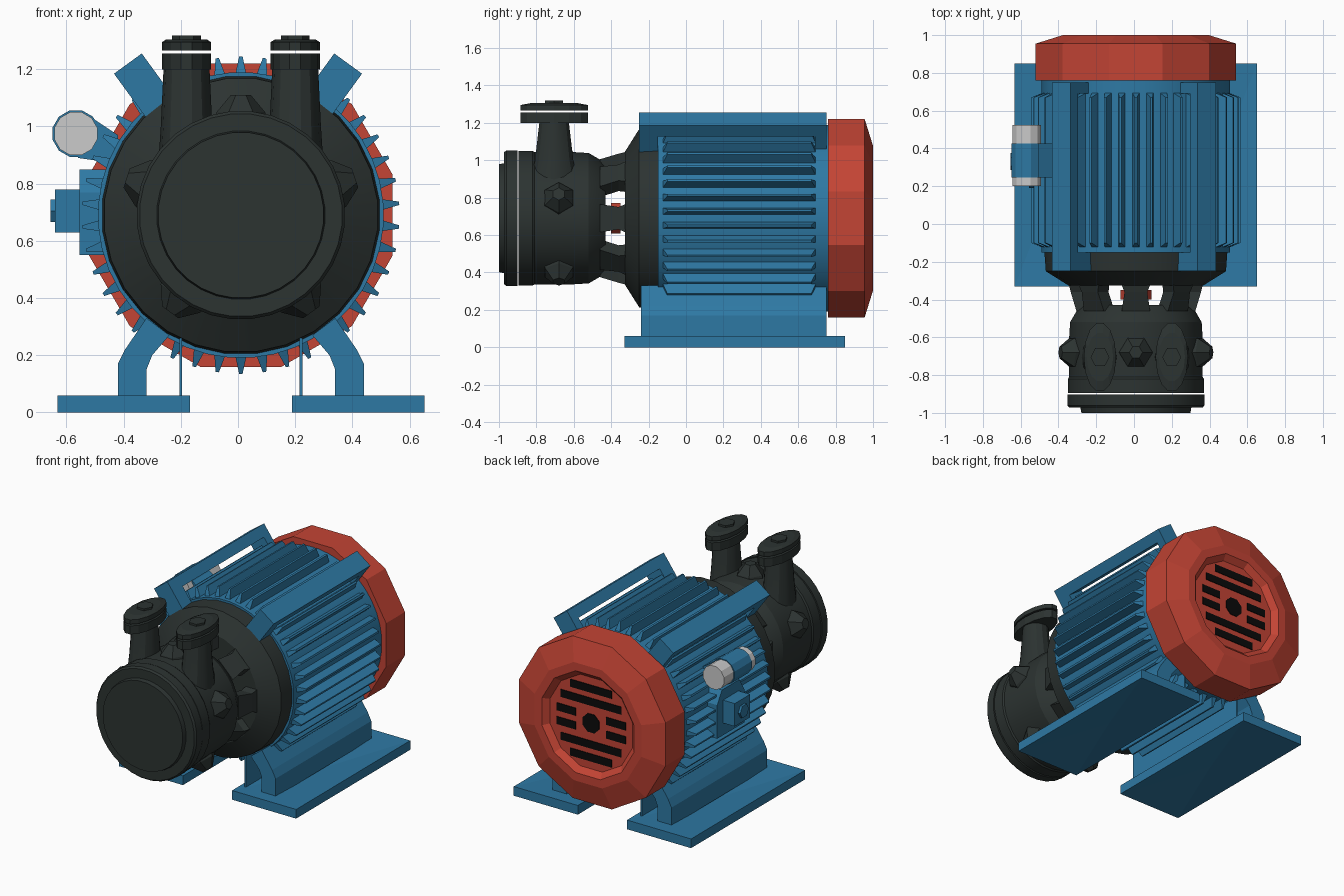
import bpy, bmesh
from math import sin, cos, pi, radians, tau
from mathutils import Vector

cube = bpy.data.objects.get("Cube")
if cube:
    bpy.data.objects.remove(cube, do_unlink=True)

CX, CZ = 0.01, 0.69   # shaft axis, running along y


def material(name, colour):
    m = bpy.data.materials.new(name)
    m.use_nodes = True
    m.diffuse_color = (*colour, 1)
    m.node_tree.nodes["Principled BSDF"].inputs["Base Color"].default_value = (*colour, 1)
    return m


BLUE = material("motor blue", (0.027, 0.19, 0.37))
RED = material("cover red", (0.55, 0.058, 0.035))
DARK = material("dark iron", (0.025, 0.033, 0.031))
GREY = material("light grey", (0.6, 0.6, 0.6))
BLACK = material("slot black", (0.003, 0.003, 0.003))


def finish(name, bm, mat, smooth=False):
    bmesh.ops.recalc_face_normals(bm, faces=bm.faces)
    me = bpy.data.meshes.new(name)
    bm.to_mesh(me)
    bm.free()
    me.materials.append(mat)
    if smooth:
        me.shade_smooth()
        me.set_sharp_from_angle(angle=radians(25))
    ob = bpy.data.objects.new(name, me)
    bpy.context.collection.objects.link(ob)
    return ob


def add_loft(bm, rings):
    """Skin a list of equal point rings and cap both ends."""
    rows = [[bm.verts.new(p) for p in ring] for ring in rings]
    n = len(rows[0])
    for a, b in zip(rows, rows[1:]):
        for i in range(n):
            j = (i + 1) % n
            bm.faces.new((a[i], a[j], b[j], b[i]))
    bm.faces.new(rows[0])
    bm.faces.new(rows[-1])


def loft(name, rings, mat, smooth=False):
    bm = bmesh.new()
    add_loft(bm, rings)
    return finish(name, bm, mat, smooth)


def lathe(name, profile, n, mat, smooth=False, x=CX, z=CZ, turn=0.5):
    """Profile of (y, radius) turned round an axis along y."""
    rings = [[(x + r * cos(tau * (i + turn) / n), y, z + r * sin(tau * (i + turn) / n))
              for i in range(n)] for y, r in profile]
    return loft(name, rings, mat, smooth)


def extrude_y(name, outline, y0, y1, mat):
    return loft(name, [[(x, y, z) for x, z in outline] for y in (y0, y1)], mat)


def box(name, x, y, z, mat):
    return extrude_y(name, [(x[0], z[0]), (x[1], z[0]), (x[1], z[1]), (x[0], z[1])], *y, mat)


def polar(angle, r, t, y, x=CX):
    """Point at radius r, shifted t along the tangent."""
    c, s = cos(angle), sin(angle)
    return Vector((x + r * c - t * s, y, CZ + r * s + t * c))


def radial_block(bm, angle, low, high, x=CX):
    """Tapered block; low and high are (radius, half width, y0, y1)."""
    add_loft(bm, [[polar(angle, r, -w, a, x), polar(angle, r, w, a, x),
                   polar(angle, r, w, b, x), polar(angle, r, -w, b, x)]
                  for r, w, a, b in (low, high)])


# Motor body with cooling fins
lathe("motor_body", [(-0.15, 0.5), (0.77, 0.5)], 40, BLUE, True)
bm = bmesh.new()
for i in range(42):
    radial_block(bm, tau * (i + 0.5) / 42, (0.48, 0.022, -0.13, 0.7), (0.555, 0.006, -0.1, 0.67))
finish("cooling_fins", bm, BLUE)

# Fan cover with recessed grille
lathe("fan_cover", [(0.76, 0.549), (0.955, 0.549), (1.0, 0.4), (1.0, 0.345), (0.965, 0.31)], 12, RED)
lathe("grille_hub_hole", [(0.962, 0.065), (0.969, 0.065)], 8, BLACK)
for dz, x0, x1 in ((0.225, 0, 0.15), (0.14, 0, 0.22), (0.045, 0.11, 0.25)):
    for up in (1, -1):
        for side in (1, -1):
            xs = sorted((CX + side * x0, CX + side * x1))
            z = CZ + up * dz
            box("grille_slot", xs, (0.962, 0.969), (z - 0.025, z + 0.025), BLACK)

# Lantern bell, struts and shaft
lathe("lantern_bell", [(-0.14, 0.488), (-0.25, 0.48), (-0.325, 0.36)], 28, DARK, True)
bm = bmesh.new()
for i in range(8):
    a = tau * i / 8
    add_loft(bm, [[polar(a, r + dr, t, y) for dr, t in
                   ((-0.05, -w), (0.03, -w), (0.03, w), (-0.05, w))]
                  for y, r, w in ((-0.3, 0.33, 0.085), (-0.36, 0.315, 0.06), (-0.46, 0.285, 0.075))])
finish("lantern_struts", bm, DARK)
lathe("shaft", [(-0.5, 0.05), (-0.3, 0.05)], 12, DARK, True)
lathe("shaft_coupling", [(-0.4, 0.085), (-0.35, 0.085)], 12, RED)

# Pump casing
lathe("pump_casing", [(-0.895, 0.362), (-0.82, 0.362), (-0.81, 0.355), (-0.6, 0.355), (-0.52, 0.35),
                      (-0.46, 0.315), (-0.43, 0.28)], 32, DARK, True)
lathe("pump_front_cover", [(-1.0, 0.29), (-0.972, 0.295), (-0.972, 0.355), (-0.96, 0.365),
                           (-0.902, 0.365)], 32, DARK, True)
bm = bmesh.new()
for i in range(5):
    a = pi / 2 + tau * i / 5
    rings = []
    for r, w in ((0.3, 0.1), (0.36, 0.085), (0.42, 0.035)):
        rings.append([polar(a, r, w * cos(tau * k / 6), -0.68 + w * sin(tau * k / 6)) for k in range(6)])
    add_loft(bm, rings)
finish("casing_bosses", bm, DARK)


# Two nozzles with oval flanges
def oval(x, z, rx, ry, n=14):
    return [(x + rx * cos(tau * i / n), -0.705 + ry * sin(tau * i / n), z) for i in range(n)]


for side, x in (("right", -0.18), ("left", 0.2)):
    loft(side + "_nozzle", [oval(x, 0.85, 0.1, 0.14), oval(x, 1.0, 0.09, 0.105),
                            oval(x, 1.21, 0.08, 0.08)], DARK, True)
    loft(side + "_lower_flange", [oval(x, z, 0.086, 0.185) for z in (1.2, 1.255)], DARK)
    loft(side + "_upper_flange", [oval(x, 1.266, 0.086, 0.185), oval(x, 1.295, 0.086, 0.185),
                                  oval(x, 1.305, 0.07, 0.13)], DARK)
    loft(side + "_flange_plug", [oval(x, z, 0.05, 0.055, 6) for z in (1.3, 1.318)], DARK)

# Lifting bars on the upper shoulders
for side, a in (("left", radians(54)), ("right", radians(126))):
    bm = bmesh.new()
    radial_block(bm, a, (0.585, 0.06, -0.25, 0.75), (0.655, 0.06, -0.25, 0.75), 0)
    for y0, y1 in ((-0.25, -0.15), (0.69, 0.75)):
        radial_block(bm, a, (0.44, 0.06, y0, y1), (0.6, 0.06, y0, y1), 0)
    finish(side + "_lifting_bar", bm, BLUE)

# Feet: dished plates, curved legs and thin inner webs
LEG = [(0.33, 0.05), (0.43, 0.05), (0.43, 0.17), (0.405, 0.22), (0.33, 0.33), (0.25, 0.27),
       (0.31, 0.2), (0.33, 0.15)]
for side, s in (("left", 1), ("right", -1)):
    bm = bmesh.new()
    xs = [CX + s * 0.178, CX + s * 0.642]
    add_loft(bm, [[(xs[0], -0.33, z), (xs[1], -0.33, z), (xs[1], 0.85, z), (xs[0], 0.85, z)]
                  for z in (0, 0.06)])
    bm.faces.ensure_lookup_table()
    caps = [f for f in bm.faces if abs(f.normal.z) > 0.5 or len({round(v.co.z, 3) for v in f.verts}) == 1]
    for v in bmesh.ops.poke(bm, faces=caps)["verts"]:
        v.co.z = 0.022 if v.co.z < 0.03 else 0.04
    finish(side + "_foot_plate", bm, BLUE)
    extrude_y(side + "_leg", [(CX + s * x, z) for x, z in LEG], -0.24, 0.75, BLUE)
    box(side + "_leg_web", sorted((CX + s * 0.205, CX + s * 0.215)), (-0.24, 0.75), (0.05, 0.26), BLUE)

# Terminal box on the right flank
PY = 0.33
plate = [(PY - 0.14, 0.55), (PY + 0.14, 0.55), (PY + 0.14, 0.77), (PY + 0.09, 0.85),
         (PY - 0.09, 0.85), (PY - 0.14, 0.77)]
loft("terminal_plate", [[(x, y, z) for y, z in plate] for x in (-0.45, -0.555)], BLUE)
box("terminal_box", (-0.64, -0.55), (PY - 0.08, PY + 0.08), (0.63, 0.78), BLUE)
loft("terminal_knob", [[(x, PY + 0.045 * cos(tau * i / 6), 0.705 + 0.045 * sin(tau * i / 6))
                        for i in range(6)] for x in (-0.63, -0.655)], BLUE)

# Capacitor can on its saddle
lathe("capacitor", [(0.2, 0.078), (0.525, 0.078)], 12, GREY, x=-0.567, z=0.975)
lathe("capacitor_band", [(0.245, 0.084), (0.425, 0.084)], 12, BLUE, x=-0.567, z=0.975)
extrude_y("capacitor_saddle", [(-0.54, 1.05), (-0.42, 0.97), (-0.42, 0.87), (-0.56, 0.89)],
          0.245, 0.425, BLUE)
